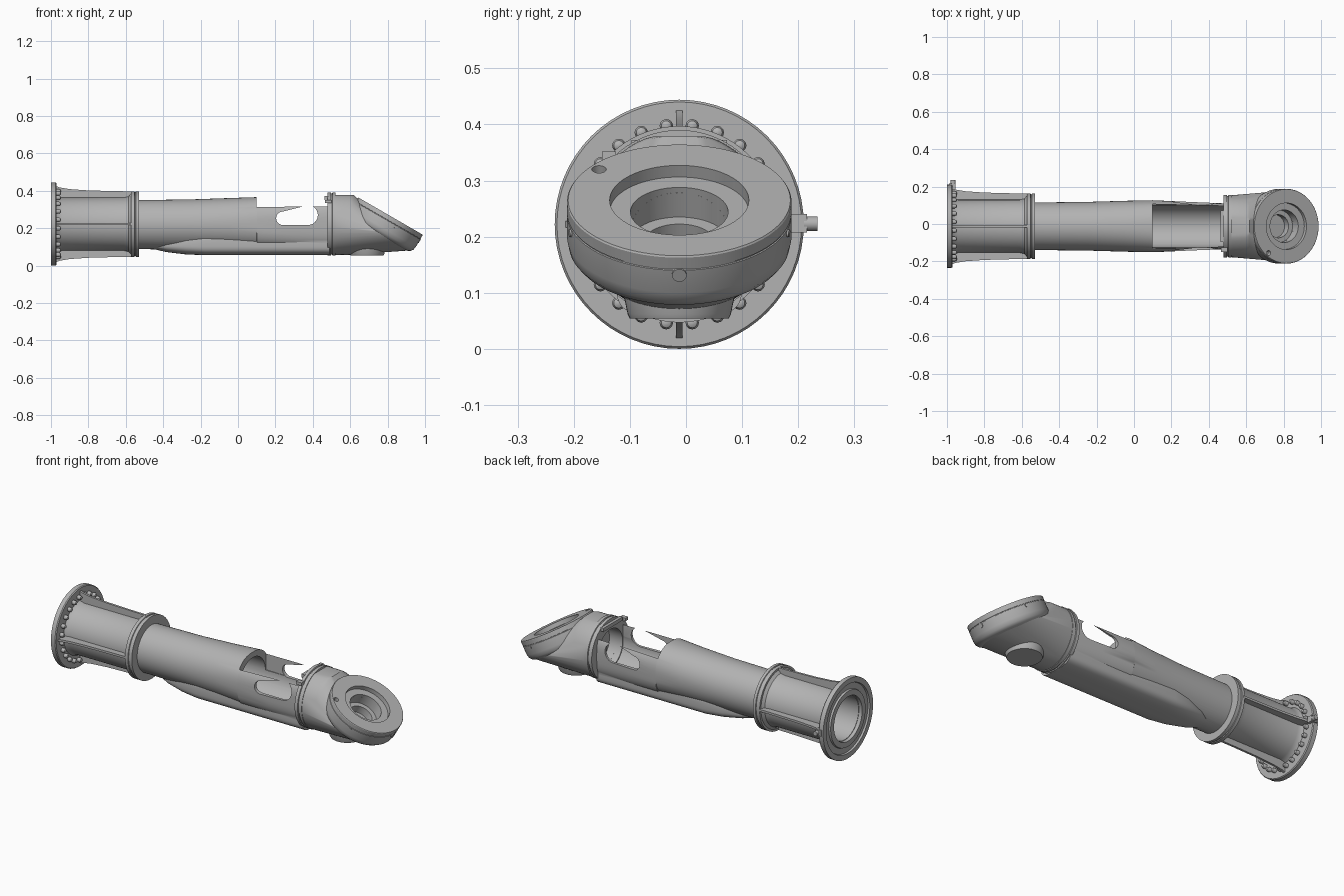
import bpy, bmesh, math
from mathutils import Matrix, Vector

if "Cube" in bpy.data.objects:
    bpy.data.objects.remove(bpy.data.objects["Cube"], do_unlink=True)

CY, CZ = -0.012, 0.222           # arm axis
TAU = math.tau


def material(name, rgb):
    m = bpy.data.materials.new(name)
    m.use_nodes = True
    m.diffuse_color = (*rgb, 1)
    m.node_tree.nodes["Principled BSDF"].inputs["Base Color"].default_value = (*rgb, 1)
    return m


GREY = material("machined grey", (0.45, 0.45, 0.45))
ARM = Matrix.Translation((0, CY, CZ)) @ Matrix.Rotation(math.pi / 2, 4, "Y")
# Frame of the tilted joint face: local z is the face normal
JOINT = Matrix.Translation((0.815, CY, 0.265)) @ Matrix.Rotation(math.radians(30), 4, "Y")


def finish(bm, name, matrix=Matrix()):
    bm.transform(matrix)
    bmesh.ops.recalc_face_normals(bm, faces=bm.faces)
    me = bpy.data.meshes.new(name)
    bm.to_mesh(me)
    bm.free()
    ob = bpy.data.objects.new(name, me)
    bpy.context.collection.objects.link(ob)
    me.materials.append(GREY)
    return ob


def loft(name, rings, matrix=Matrix(), closed=False):
    """Skin equal-length rings; closed joins the last ring to the first."""
    bm = bmesh.new()
    vs = [[bm.verts.new(p) for p in r] for r in rings]
    n = len(vs[0])
    pairs = list(zip(vs, vs[1:])) + ([(vs[-1], vs[0])] if closed else [])
    for a, b in pairs:
        for i in range(n):
            j = (i + 1) % n
            bm.faces.new((a[i], a[j], b[j], b[i]))
    if not closed:
        bm.faces.new(vs[0])
        bm.faces.new(vs[-1])
    return finish(bm, name, matrix)


def circle(r, h, n=64):
    return [(r * math.cos(TAU * i / n), r * math.sin(TAU * i / n), h) for i in range(n)]


def lathe(name, profile, matrix=ARM, closed=True, n=64):
    return loft(name, [circle(r, h, n) for h, r in profile], matrix, closed)


def cylinder(name, r, h0, h1, matrix=ARM, n=48):
    return lathe(name, [(h0, r), (h1, r)], matrix, False, n)


def box(name, lo, hi):
    (x0, y0, z0), (x1, y1, z1) = lo, hi
    return loft(name, [[(x, y0, z0), (x, y1, z0), (x, y1, z1), (x, y0, z1)] for x in (x0, x1)])


def prism(name, pts, thickness):
    """Extrude an x-z outline symmetrically along y about the origin."""
    return loft(name, [[(x, y, z) for x, z in pts] for y in (-thickness / 2, thickness / 2)])


def section(x, hy, top, bottom, n, count=64):
    """Squircle cross-section whose upper and lower heights are given."""
    cz, hz = (top + bottom) / 2, (top - bottom) / 2
    ring = []
    for i in range(count):
        c, s = math.cos(TAU * i / count), math.sin(TAU * i / count)
        ring.append((x, CY + hy * math.copysign(abs(c) ** (2 / n), c),
                     cz + hz * math.copysign(abs(s) ** (2 / n), s)))
    return ring


def boolean(ob, cutter, operation="DIFFERENCE", keep=False):
    m = ob.modifiers.new("cut", "BOOLEAN")
    m.operation, m.object, m.solver = operation, cutter, "EXACT"
    bpy.context.view_layer.objects.active = ob
    bpy.ops.object.modifier_apply(modifier=m.name)
    if not keep:
        bpy.data.objects.remove(cutter, do_unlink=True)


# Mounting flange with grooved back face
lathe("mounting_flange", [(-1, 0.125), (-1, 0.155), (-0.99, 0.158), (-0.99, 0.19), (-1, 0.193),
                          (-1, 0.222), (-0.975, 0.222), (-0.97, 0.218), (-0.97, 0.125)])
# Base tube, flared at both ends
lathe("base_tube", [(-0.98, 0.122), (-0.98, 0.16), (-0.965, 0.148), (-0.94, 0.142), (-0.61, 0.142),
                    (-0.585, 0.148), (-0.57, 0.165), (-0.55, 0.165), (-0.55, 0.122)])
# Paired collar rings
lathe("collar", [(-0.572, 0.12), (-0.572, 0.175), (-0.554, 0.175), (-0.552, 0.171), (-0.548, 0.171),
                 (-0.546, 0.175), (-0.53, 0.175), (-0.53, 0.112)])

# Four curved stiffening ribs
rib_outline = [(-0.975, 0.13), (-0.975, 0.205), (-0.955, 0.196), (-0.9, 0.187), (-0.8, 0.18),
               (-0.65, 0.176), (-0.565, 0.175), (-0.565, 0.13)]
for k in range(4):
    rib = prism(f"rib_{k + 1}", rib_outline, 0.012)
    rib.data.transform(Matrix.Translation((0, CY, CZ)) @ Matrix.Rotation(k * math.pi / 2, 4, "X"))

# Ring of domed flange bolts, clear of the ribs
for k in range(24):
    a = TAU * (k + 0.5) / 24
    spot = ARM @ Matrix.Translation((0.177 * math.cos(a), 0.177 * math.sin(a), 0))
    lathe(f"flange_bolt_{k + 1}", [(-0.975, 0.012), (-0.957, 0.012), (-0.95, 0.009), (-0.947, 0.004)],
          spot, False, 12)

# Side connector on the flange
box("connector_block", (-0.99, 0.185, 0.207), (-0.955, 0.216, 0.24))
cylinder("connector_plug", 0.013, 0.21, 0.234,
         Matrix.Translation((-0.967, 0, 0.223)) @ Matrix.Rotation(-math.pi / 2, 4, "X"), 16)

# Main arm tube: round at the collar, squared off around the open bay
arm = loft("arm_tube", [section(-0.54, 0.127, 0.35, 0.088, 2), section(-0.25, 0.13, 0.354, 0.086, 2),
                        section(-0.05, 0.136, 0.361, 0.085, 2.1), section(0.1, 0.139, 0.366, 0.085, 2.4),
                        section(0.102, 0.139, 0.358, 0.085, 2.6), section(0.3, 0.13, 0.357, 0.085, 3),
                        section(0.49, 0.122, 0.357, 0.085, 3.2)])
# Lower housing that swells out of the tube
housing = loft("lower_housing", [section(-0.46, 0.04, 0.13, 0.09, 2.2), section(-0.38, 0.075, 0.15, 0.072, 2.5),
                                 section(-0.28, 0.1, 0.17, 0.06, 3), section(-0.18, 0.112, 0.18, 0.056, 3.5),
                                 section(0.49, 0.112, 0.18, 0.056, 3.5)])
boolean(arm, housing, "UNION")
boolean(arm, cylinder("bore", 0.113, -0.6, 0.6))
# Open bay in the top, slightly tapered
boolean(arm, loft("bay", [[(x, CY - h, CZ), (x, CY + h, CZ), (x, CY + h, 0.5), (x, CY - h, 0.5)]
                          for x, h in ((0.1, 0.118), (0.6, 0.106))]))
# Tapered rounded window through both side walls
window = []
for x, z, r, start in ((0.24, 0.253, 0.036, 0.25), (0.374, 0.27, 0.053, -0.25)):
    window += [(x + r * math.cos(TAU * (start + i / 24)), z + r * math.sin(TAU * (start + i / 24)))
               for i in range(13)]
boolean(arm, prism("window", window, 0.8))

# Ring between arm and elbow
lathe("elbow_ring", [(0.478, 0.108), (0.478, 0.168), (0.496, 0.168), (0.498, 0.163), (0.503, 0.163),
                     (0.505, 0.168), (0.522, 0.168), (0.522, 0.108)])
box("ring_lug", (0.465, -0.15, 0.335), (0.5, -0.125, 0.352))
box("bay_end_strip", (0.462, CY - 0.085, 0.352), (0.482, CY + 0.085, 0.372))

# Elbow body: hull from the flat-topped ring to the underside of the joint
bm = bmesh.new()
for x, r in ((0.515, 0.165), (0.6, 0.164), (0.617, 0.16)):
    for y, z, _ in circle(r, 0):
        bm.verts.new((x, CY + y, min(CZ + z, 0.378)))
for p in circle(0.16, -0.122) + circle(0.186, -0.1):
    bm.verts.new(JOINT @ Vector(p))
res = bmesh.ops.convex_hull(bm, input=bm.verts)
bmesh.ops.delete(bm, geom=[v for v in res["geom_interior"] if isinstance(v, bmesh.types.BMVert)], context="VERTS")
bmesh.ops.dissolve_limit(bm, angle_limit=0.01, verts=bm.verts, edges=bm.edges)
elbow = finish(bm, "elbow_body")
boolean(elbow, cylinder("joint_bore", 0.087, -0.13, 0.1, JOINT))
boolean(elbow, cylinder("arm_bore", 0.108, 0.45, 0.56))

# Tilted joint housing with stepped bore and rounded lower rim
joint = lathe("joint_housing", [(0, 0.124), (0, 0.198), (-0.003, 0.2), (-0.025, 0.2), (-0.026, 0.198),
                                (-0.028, 0.198), (-0.029, 0.2), (-0.075, 0.2), (-0.095, 0.196),
                                (-0.108, 0.186), (-0.116, 0.17), (-0.116, 0.087), (-0.024, 0.087),
                                (-0.024, 0.124)], JOINT, True, 96)
# Round hole in the joint face
hole_spot = JOINT @ Matrix.Translation((-0.11, -0.143, 0))
boolean(joint, cylinder("face_hole", 0.013, -0.03, 0.05, hole_spot, 20))
# Retaining ring deep in the bore
lathe("bore_ring", [(-0.128, 0.062), (-0.128, 0.088), (-0.085, 0.088), (-0.085, 0.062)], JOINT)
# Buttons around the rim
for k, (deg, r) in enumerate(((0, 0.013), (75, 0.007), (-75, 0.007))):
    spot = JOINT @ Matrix.Rotation(math.radians(deg), 4, "Z") @ Matrix.Translation((0, 0, -0.038)) \
        @ Matrix.Rotation(math.pi / 2, 4, "Y")
    cylinder(f"rim_button_{k + 1}", r, 0.19, 0.203, spot, 20)

# Round cover pad under the elbow
lathe("lower_cover", [(0.1, 0.1), (0.062, 0.092), (0.054, 0.088)],
      Matrix.Translation((0.69, CY, 0)), False, 48)

# Smooth the curved surfaces while keeping edges crisp
bpy.ops.object.select_all(action="DESELECT")
for ob in bpy.context.collection.objects:
    if ob.type == "MESH" and GREY.name in ob.data.materials:
        ob.select_set(True)
        bpy.context.view_layer.objects.active = ob
bpy.ops.object.shade_smooth_by_angle(angle=math.radians(32))
